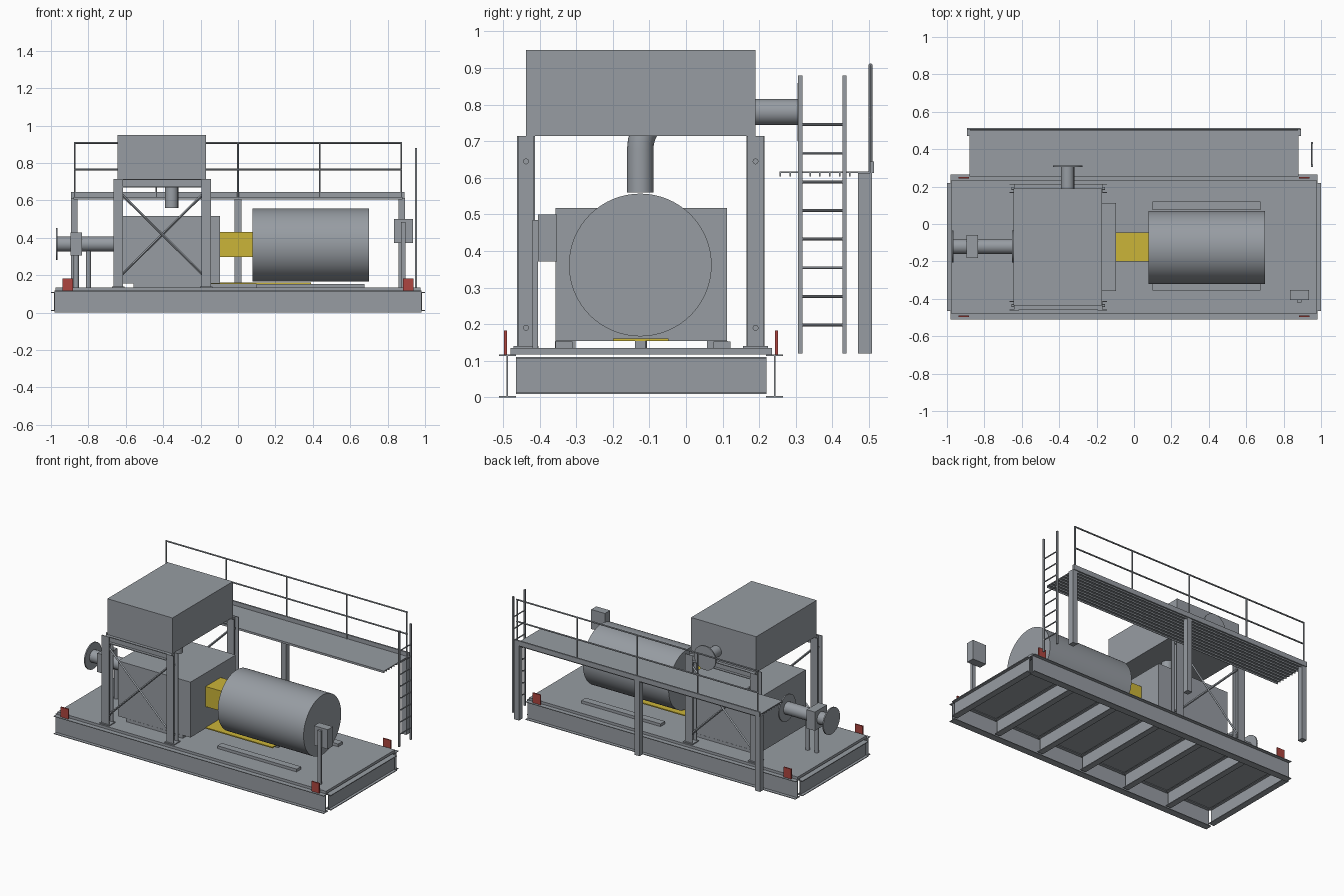
import bpy, math
from mathutils import Vector

if "Cube" in bpy.data.objects:
    bpy.data.objects.remove(bpy.data.objects["Cube"])


def material(name, rgb):
    m = bpy.data.materials.new(name)
    m.diffuse_color = (*rgb, 1)
    m.use_nodes = True
    m.node_tree.nodes["Principled BSDF"].inputs["Base Color"].default_value = m.diffuse_color
    return m


GREY = material("steel grey", (0.31, 0.335, 0.365))
YELLOW = material("safety yellow", (0.60, 0.46, 0.04))
RED = material("lug red", (0.42, 0.06, 0.05))


def mesh_object(name, verts, faces, mat=GREY):
    me = bpy.data.meshes.new(name)
    me.from_pydata(verts, [], faces)
    me.materials.append(mat)
    ob = bpy.data.objects.new(name, me)
    bpy.context.collection.objects.link(ob)
    return ob


def box(name, x, y, z, mat=GREY):
    """Box from (min, max) ranges."""
    v = [(a, b, c) for a in x for b in y for c in z]
    f = [(0, 1, 3, 2), (4, 6, 7, 5), (0, 4, 5, 1), (2, 3, 7, 6), (0, 2, 6, 4), (1, 5, 7, 3)]
    return mesh_object(name, v, f, mat)


def rod(name, a, b, r, sides=32, mat=GREY):
    """Cylinder between two points."""
    a, b = Vector(a), Vector(b)
    bpy.ops.mesh.primitive_cylinder_add(vertices=sides, radius=r, depth=(b - a).length, location=(a + b) / 2)
    ob = bpy.context.object
    ob.name = name
    ob.rotation_euler = (b - a).to_track_quat('Z', 'Y').to_euler()
    ob.data.materials.append(mat)
    if sides > 8:
        bpy.ops.object.shade_smooth_by_angle(angle=math.radians(35))
    return ob


def i_beam(name, axis, lo, hi, centre, width, height, t):
    """I-section along axis; centre and section use the two other axes (u = flange width, v = height)."""
    w, h, s = width / 2, height / 2, t / 2
    half = [(s, -h + t), (w, -h + t), (w, -h)]
    right = [(s, h - t), (w, h - t), (w, h)]
    prof = half[::-1] + right
    prof = prof + [(-u, v) for u, v in reversed(prof)]
    n = len(prof)
    verts = []
    for end in (lo, hi):
        for u, v in prof:
            p, q = centre[0] + u, centre[1] + v
            verts.append({'X': (end, p, q), 'Y': (p, end, q), 'Z': (p, q, end)}[axis])
    faces = [(i, (i + 1) % n, (i + 1) % n + n, i + n) for i in range(n)]
    faces += [tuple(range(n))[::-1], tuple(range(n, 2 * n))]
    if axis == 'Y':
        faces = [f[::-1] for f in faces]
    return mesh_object(name, verts, faces)


# Skid: long beams, end and cross beams, deck
for y in (-0.488, 0.242):
    i_beam("skid_long_beam", 'X', -0.98, 0.98, (y, 0.059), 0.046, 0.118, 0.004)
for i in range(7):
    x = -0.98 + i * 1.96 / 6
    i_beam("skid_cross_beam", 'Y', -0.465, 0.22, (x, 0.06), 0.04, 0.10, 0.005)
box("deck_plate", (-0.975, 0.975), (-0.48, 0.235), (0.118, 0.135))

# Lifting lugs
for x in (-0.911, 0.909):
    for y in (-0.493, 0.247):
        box("lifting_lug", (x - 0.028, x + 0.028), (y - 0.004, y + 0.004), (0.118, 0.183), RED)

# Machine enclosure and its feet
box("machine_enclosure", (-0.62, -0.095), (-0.357, 0.112), (0.155, 0.518))
for y in (-0.33, 0.085):
    box("enclosure_foot", (-0.56, -0.15), (y - 0.028, y + 0.028), (0.135, 0.155))

# Generator drum with feet
rod("generator_drum", (0.077, -0.125, 0.362), (0.70, -0.125, 0.362), 0.195, 64)
for y in (-0.333, 0.098):
    box("generator_foot", (0.10, 0.675), (y - 0.023, y + 0.023), (0.135, 0.153))

# Coupling guard and its base tray
box("coupling_guard", (-0.095, 0.077), (-0.2, -0.045), (0.298, 0.43), YELLOW)
box("coupling_tray", (-0.15, 0.39), (-0.2, -0.048), (0.154, 0.161), YELLOW)
box("tray_support", (-0.15, 0.39), (-0.14, -0.11), (0.135, 0.154))

# Support frame: columns, base plates, top beams, cross bracing
for y in (-0.437, 0.19):
    for x in (-0.64, -0.17):
        i_beam("frame_column", 'Z', 0.135, 0.715, (x, y), 0.052, 0.05, 0.005)
        box("column_base_plate", (x - 0.034, x + 0.034), (y - 0.034, y + 0.034), (0.135, 0.141))
        for z in (0.19, 0.645):
            rod("brace_bolt", (x - 0.015, y, z), (x + 0.015, y, z), 0.008, 12)
    i_beam("frame_top_beam", 'X', -0.64, -0.17, (y, 0.692), 0.04, 0.046, 0.005)
    for s in (-1, 1):
        rod("cross_brace", (-0.405 - s * 0.23, y + s * 0.006, 0.19),
            (-0.405 + s * 0.23, y + s * 0.006, 0.645), 0.007, 4)

# Intake hood above the frame
box("intake_hood", (-0.643, -0.17), (-0.437, 0.19), (0.715, 0.95))

# Bent duct leaving the hood
path = [(-0.355, -0.125, 0.56), (-0.355, -0.125, 0.68)]
for k in range(1, 9):
    a = k / 8 * math.pi / 2
    path.append((-0.355, -0.025 - 0.1 * math.cos(a), 0.68 + 0.1 * math.sin(a)))
path.append((-0.355, 0.305, 0.78))
cu = bpy.data.curves.new("bent_duct", 'CURVE')
cu.dimensions = '3D'
cu.bevel_depth = 0.036
cu.bevel_resolution = 6
cu.use_fill_caps = True
cu.materials.append(GREY)
sp = cu.splines.new('POLY')
sp.points.add(len(path) - 1)
for pt, co in zip(sp.points, path):
    pt.co = (*co, 1)
bpy.context.collection.objects.link(bpy.data.objects.new("bent_duct", cu))
rod("duct_flange", (-0.355, 0.304, 0.78), (-0.355, 0.312, 0.78), 0.079)

# Side pipe with valve box, flanges and legs
rod("side_pipe", (-0.97, -0.12, 0.367), (-0.62, -0.12, 0.367), 0.04)
for x in (-0.97, -0.648):
    rod("pipe_flange", (x - 0.004, -0.12, 0.367), (x + 0.004, -0.12, 0.367), 0.086)
box("valve_box", (-0.895, -0.835), (-0.182, -0.058), (0.305, 0.428))
for x in (-0.865, -0.80):
    rod("pipe_leg", (x, -0.12, 0.135), (x, -0.12, 0.34), 0.014, 16)

# Control box on its stand
box("control_box", (0.835, 0.935), (-0.405, -0.352), (0.372, 0.50))
box("control_stand", (0.872, 0.895), (-0.42, -0.405), (0.135, 0.485))

# Walkway: ribbed planks, toe board, posts
box("walkway_deck", (-0.88, 0.88), (0.255, 0.505), (0.613, 0.618))
for i in range(10):
    y = 0.258 + i * 0.027
    box("walkway_rib", (-0.88, 0.88), (y - 0.002, y + 0.002), (0.604, 0.613))
box("toe_board", (-0.893, 0.89), (0.503, 0.513), (0.613, 0.645))
for x in (-0.875, 0, 0.875):
    box("walkway_post", (x - 0.018, x + 0.018), (0.47, 0.508), (0.12, 0.613))

# Handrail
for x in (-0.873, -0.437, 0, 0.437, 0.873):
    rod("rail_post", (x, 0.504, 0.615), (x, 0.504, 0.91), 0.005, 8)
for z in (0.765, 0.908):
    rod("hand_rail", (-0.877, 0.504, z), (0.877, 0.504, z), 0.005, 8)

# Ladder
for y in (0.312, 0.433):
    box("ladder_stile", (0.946, 0.956), (y - 0.006, y + 0.006), (0.12, 0.88))
for i in range(8):
    z = 0.198 + i * 0.0782
    rod("ladder_rung", (0.951, 0.312, z), (0.951, 0.433, z), 0.004, 8)
